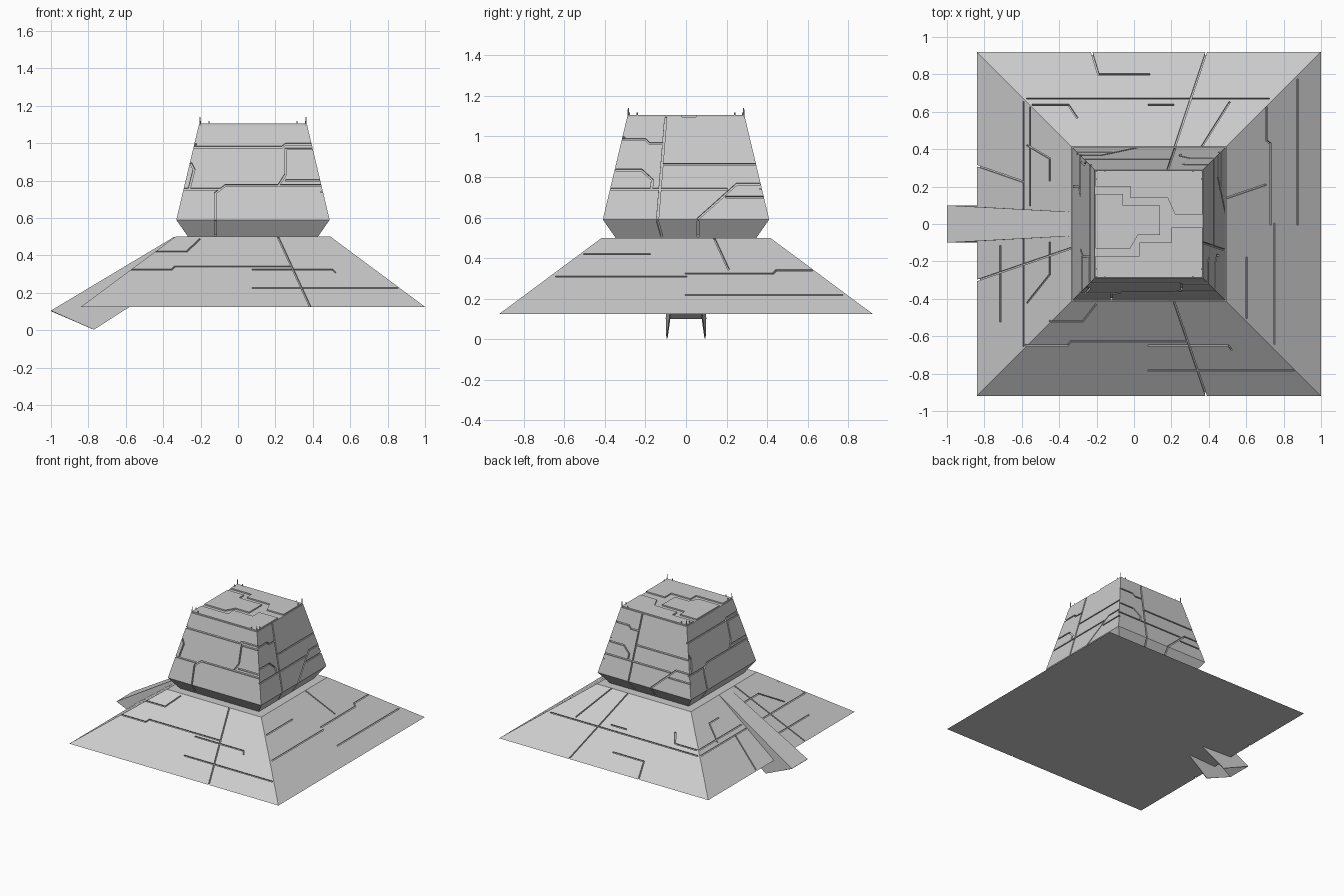
import bpy, bmesh, math
from mathutils import Vector, Matrix

if "Cube" in bpy.data.objects:
    bpy.data.objects.remove(bpy.data.objects["Cube"])

CX = 0.08                      # tower axis
BASE = (0.125, 0.92, 0.5, 0.415)   # z0, half0, z1, half1
NECK = (0.5, 0.345, 0.59, 0.41)
BODY = (0.59, 0.41, 1.095, 0.29)


def finish(name, bm):
    bmesh.ops.recalc_face_normals(bm, faces=bm.faces)
    me = bpy.data.meshes.new(name)
    bm.to_mesh(me)
    bm.free()
    ob = bpy.data.objects.new(name, me)
    bpy.context.scene.collection.objects.link(ob)
    return ob


def square_stack(name, rings):
    """Closed square tower from (half, z) rings."""
    bm = bmesh.new()
    loops = [[bm.verts.new((CX + sx * h, sy * h, z))
              for sx, sy in ((-1, -1), (1, -1), (1, 1), (-1, 1))] for h, z in rings]
    for lo, hi in zip(loops, loops[1:]):
        for i in range(4):
            j = (i + 1) % 4
            bm.faces.new((lo[i], lo[j], hi[j], hi[i]))
    bm.faces.new(loops[0][::-1])
    bm.faces.new(loops[-1])
    return finish(name, bm)


def ribbon(bm, pts, width, lo, hi, place):
    """Mitred strip along a 2D path, extruded from lo to hi, placed by matrix."""
    p = [Vector(q) for q in pts]
    dirs = [(b - a).normalized() for a, b in zip(p, p[1:])]
    p[0] -= dirs[0] * width / 2
    p[-1] += dirs[-1] * width / 2
    rows = []
    for i, q in enumerate(p):
        d0, d1 = dirs[max(i - 1, 0)], dirs[min(i, len(dirs) - 1)]
        t = (d0 + d1).normalized()
        m = Vector((-t.y, t.x)) * (width / 2 / max(t.dot(d1), 0.4))
        rows.append([bm.verts.new(place @ Vector((*c, h)))
                     for c, h in ((q - m, lo), (q + m, lo), (q + m, hi), (q - m, hi))])
    for a, b in zip(rows, rows[1:]):
        for i in range(4):
            j = (i + 1) % 4
            bm.faces.new((a[i], a[j], b[j], b[i]))
    bm.faces.new(rows[0][::-1])
    bm.faces.new(rows[-1])


def grooves(bm, section, side, paths, width=0.01, depth=0.012):
    """Panel lines as (across, z) paths; side 0 front, 1 right, 2 back, 3 left."""
    z0, h0, z1, h1 = section
    v = Vector((0, h0 - h1, z1 - z0)).normalized()
    u = Vector((1, 0, 0))
    n = u.cross(v)
    m = Matrix((u, v, n)).transposed().to_4x4()
    m.translation = (0, -h0, z0)
    place = Matrix.Translation((CX, 0, 0)) @ Matrix.Rotation(side * math.pi / 2, 4, 'Z') @ m
    for k, path in enumerate(paths):
        ribbon(bm, [(a, (z - z0) / v.z) for a, z in path], width,
               -depth - k * 0.0002, 0.02 + k * 0.0003, place)


def carve(target, bm):
    cutter = finish("groove_cutter", bm)
    cutter.hide_render = True
    mod = target.modifiers.new("panel_lines", 'BOOLEAN')
    mod.operation, mod.solver, mod.object = 'DIFFERENCE', 'EXACT', cutter
    mod.use_self = True
    bpy.context.view_layer.objects.active = target
    bpy.ops.object.modifier_apply(modifier=mod.name)
    bpy.data.objects.remove(cutter)


# sloping base with panel lines
base = square_stack("sloped_base", [(0.92, 0.125), (0.415, 0.5)])
base_lines = [
    [[(-.285, .487), (-.355, .42), (-.53, .42)],
     [(-.66, .325), (-.435, .325), (-.42, .34), (.205, .34)],
     [(0, .325), (.425, .325), (.44, .31)],
     [(.135, .497), (.305, .128)], [(0, .225), (.77, .225)]],
    [[(-.5, .42), (-.18, .42)], [(-.64, .31), (0, .31)],
     [(0, .325), (.43, .325), (.445, .34), (.62, .34)],
     [(.14, .497), (.21, .345)], [(0, .217), (.77, .217)]],
    [[(.305, .128), (.27, .214), (0, .214)], [(-.305, .128), (-.14, .497)],
     [(-.64, .31), (.65, .31)], [(.62, .335), (.43, .335), (.385, .385)],
     [(-.13, .335), (0, .335)], [(-.43, .325), (-.285, .497)]],
    [[(-.31, .128), (-.225, .31)], [(.3, .128), (.13, .497)],
     [(-.65, .31), (.65, .31)], [(-.62, .336), (-.1, .336)],
     [(-.42, .325), (-.35, .414), (-.235, .414)],
     [(.1, .414), (.27, .414), (.42, .325)], [(.12, .218), (.52, .218)]],
]
bm = bmesh.new()
for side, paths in enumerate(base_lines):
    grooves(bm, BASE, side, paths, 0.009, 0.01)
carve(base, bm)

# flared neck and tapering upper body with panel lines
body = square_stack("tower_body", [(0.345, 0.497), (0.41, 0.59), (0.29, 1.095)])
front = [[(-.32, .98), (.155, .98), (.175, .995), (.31, .995)],
         [(.31, .97), (.175, .97), (.175, .835), (.14, .78)],
         [(.18, .8), (.35, .8)],
         [(-.2, .595), (-.2, .735), (-.147, .775), (.36, .775)],
         [(-.37, .755), (-.175, .755)],
         [(-.33, .89), (-.315, .86), (-.34, .76)]]
right = [[(-.1, 1.09), (-.14, .595)], [(-.115, .862), (.34, .862)],
         [(-.37, .74), (.2, .74)],
         [(-.31, .985), (-.2, .985), (-.18, .965), (-.115, .965)],
         [(-.34, .835), (-.22, .835), (-.165, .785), (-.17, .745)],
         [(.06, .595), (.25, .765), (.36, .765)], [(.2, .7), (.38, .7)]]
bm = bmesh.new()
for side, paths in enumerate((front, right, right, front)):
    grooves(bm, BODY, side, paths)
    grooves(bm, NECK, side, [[(-.2, .51), (-.2, .58)]] if paths is front
            else [[(-.12, .51), (-.14, .58)], [(.06, .51), (.06, .58)]])
carve(body, bm)

# stepped roof plates
plates = [
    [(-.285, -.285), (.285, -.285), (.285, -.02), (.12, -.02), (.12, -.1), (-.05, -.1),
     (-.05, -.17), (-.285, -.17)],
    [(-.285, -.13), (-.1, -.13), (-.06, -.06), (.06, -.06), (.06, .1), (-.14, .1),
     (-.14, .16), (-.285, .16)],
    [(-.285, .2), (-.1, .2), (-.1, .14), (.1, .14), (.14, .05), (.285, .05),
     (.285, .285), (-.285, .285)]]
for i, outline in enumerate(plates):
    bm = bmesh.new()
    f = bm.faces.new([bm.verts.new((CX + x, y, 1.09)) for x, y in outline])
    ext = bmesh.ops.extrude_face_region(bm, geom=[f])
    bmesh.ops.translate(bm, vec=(0, 0, 0.015),
                        verts=[e for e in ext['geom'] if isinstance(e, bmesh.types.BMVert)])
    finish(f"roof_plate_{i + 1}", bm)

# corner antennas: a tall rod and two short stubs per corner
bm = bmesh.new()
for sx in (-1, 1):
    for sy in (-1, 1):
        for x, y, top in ((.284, .284, 1.14), (.236, .28, 1.118), (.28, .24, 1.118)):
            bmesh.ops.create_cone(bm, cap_ends=True, segments=6, radius1=.004, radius2=.003,
                                  depth=top - 1.08, matrix=Matrix.Translation(
                                      (CX + sx * x, sy * y, (top + 1.08) / 2)))
finish("corner_antennas", bm)

# entry ramp: sloping deck with a fin under each edge
bm = bmesh.new()
profile = [(-1, .1, .105), (-.77, .097, .003), (-.58, .08, .125), (-.34, .065, .5)]
a, b = [[bm.verts.new((x, s * y, z)) for x, y, z in profile] for s in (-1, 1)]
bm.faces.new((a[0], a[3], b[3], b[0]))
bm.faces.new(a)
bm.faces.new(b)
ramp = finish("entry_ramp", bm)
# make the deck face upward so the shell thickens inward
if max(ramp.data.polygons, key=lambda p: abs(p.normal.z)).normal.z < 0:
    ramp.data.flip_normals()
mod = ramp.modifiers.new("shell", 'SOLIDIFY')
mod.thickness, mod.offset = 0.006, -1
